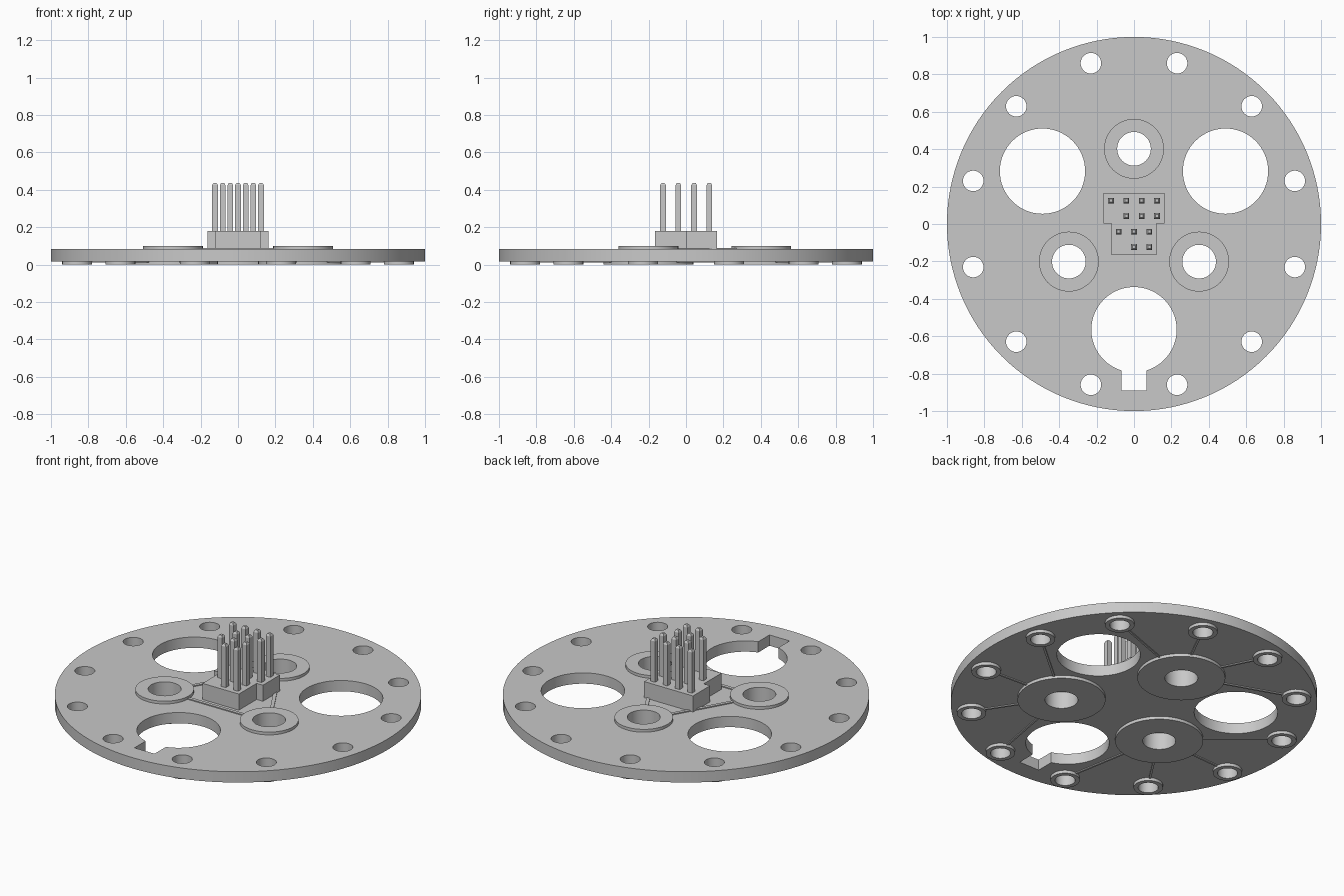
import bpy, bmesh, math
from mathutils import Matrix, Vector

if "Cube" in bpy.data.objects:
    bpy.data.objects.remove(bpy.data.objects["Cube"])

grey = bpy.data.materials.new("light_grey")
grey.diffuse_color = (0.58, 0.58, 0.58, 1)
grey.use_nodes = True
grey.node_tree.nodes["Principled BSDF"].inputs["Base Color"].default_value = grey.diffuse_color

Z_BOT, Z_TOP = 0.018, 0.083          # board faces


def polar(r, deg):
    return Vector((r * math.cos(math.radians(deg)), r * math.sin(math.radians(deg))))


def circle(c, r, n=48, start=0, sweep=360):
    steps = n if sweep == 360 else n + 1
    return [Vector(c) + polar(r, start + sweep * i / n) for i in range(steps)]


def finish(obj, smooth=False):
    obj.data.materials.clear()
    obj.data.materials.append(grey)
    if smooth:
        bpy.ops.object.select_all(action='DESELECT')
        obj.select_set(True)
        bpy.context.view_layer.objects.active = obj
        bpy.ops.object.shade_smooth_by_angle(angle=math.radians(30))


def plate(name, outlines, z0, z1):
    """Flat extruded plate; outlines inside the first one become holes."""
    cu = bpy.data.curves.new(name, 'CURVE')
    cu.dimensions, cu.fill_mode, cu.extrude = '2D', 'BOTH', (z1 - z0) / 2
    for pts in outlines:
        sp = cu.splines.new('POLY')
        sp.points.add(len(pts) - 1)
        for p, q in zip(sp.points, pts):
            p.co = (q[0], q[1], 0, 1)
        sp.use_cyclic_u = True
    tmp = bpy.data.objects.new(name + "_outline", cu)
    bpy.context.collection.objects.link(tmp)
    dg = bpy.context.evaluated_depsgraph_get()
    me = bpy.data.meshes.new_from_object(tmp.evaluated_get(dg))
    bpy.data.objects.remove(tmp)
    bm = bmesh.new()
    bm.from_mesh(me)
    bmesh.ops.remove_doubles(bm, verts=bm.verts, dist=1e-5)
    bmesh.ops.recalc_face_normals(bm, faces=bm.faces)
    bmesh.ops.translate(bm, verts=bm.verts, vec=(0, 0, (z0 + z1) / 2))
    bm.to_mesh(me)
    bm.free()
    obj = bpy.data.objects.new(name, me)
    bpy.context.collection.objects.link(obj)
    finish(obj, True)


def add_box(bm, x0, x1, y0, y1, z0, z1):
    m = Matrix.Translation(((x0 + x1) / 2, (y0 + y1) / 2, (z0 + z1) / 2))
    m = m @ Matrix.Diagonal((x1 - x0, y1 - y0, z1 - z0, 1))
    return bmesh.ops.create_cube(bm, size=1, matrix=m)['verts']


def bm_object(name, bm):
    me = bpy.data.meshes.new(name)
    bm.to_mesh(me)
    bm.free()
    obj = bpy.data.objects.new(name, me)
    bpy.context.collection.objects.link(obj)
    finish(obj)


def traces(name, pairs, width, z0, z1):
    bm = bmesh.new()
    for a, b in pairs:
        d = b - a
        vs = add_box(bm, 0, d.length, -width / 2, width / 2, z0, z1)
        rot = Matrix.Rotation(math.atan2(d.y, d.x), 4, 'Z')
        bmesh.ops.transform(bm, verts=vs, matrix=Matrix.Translation((a.x, a.y, 0)) @ rot)
    bm_object(name, bm)


PADS = [polar(0.402, a) for a in (90, 210, 330)]
RIM = [polar(0.89, 15 + 30 * k) for k in range(12)]

# round board with rim holes, pad holes, two large holes and a keyhole
half = math.degrees(math.asin(0.067 / 0.228))
keyhole = circle((0, -0.565), 0.228, 64, -90 + half, 360 - 2 * half)
keyhole += [Vector((-0.067, -0.89)), Vector((0.067, -0.89))]
board = [circle((0, 0), 1, 128), keyhole]
board += [circle(polar(0.565, a), 0.228, 64) for a in (30, 150)]
board += [circle(p, 0.09) for p in PADS] + [circle(p, 0.055, 32) for p in RIM]
plate("board", board, Z_BOT, Z_TOP)

# ring pads on both faces
for i, p in enumerate(PADS):
    plate(f"top_pad_{i + 1}", [circle(p, 0.16), circle(p, 0.09)], Z_TOP, 0.1)
    plate(f"bottom_pad_{i + 1}", [circle(p, 0.24, 64), circle(p, 0.09)], 0, Z_BOT)
for i, p in enumerate(RIM):
    plate(f"rim_pad_{i + 1}", [circle(p, 0.08, 32), circle(p, 0.055, 32)], 0, Z_BOT)

# thin traces: pad to pad on top, pads to rim holes underneath
ring = []
for i in range(3):
    a, b = PADS[i], PADS[(i + 1) % 3]
    d = (b - a).normalized()
    ring.append((a + d * 0.15, b - d * 0.15))
traces("top_traces", ring, 0.02, Z_TOP - 0.002, Z_TOP + 0.006)
spokes = []
for r in RIM:
    p = min(PADS, key=lambda q: (q - r).length)
    d = (r - p).normalized()
    spokes.append((p + d * 0.23, r - d * 0.07))
traces("bottom_traces", spokes, 0.012, Z_BOT - 0.006, Z_BOT + 0.002)

# stepped connector housing
bm = bmesh.new()
add_box(bm, -0.163, 0.163, 0.004, 0.166, Z_TOP, 0.18)
add_box(bm, -0.121, 0.121, -0.165, 0.004, Z_TOP, 0.18)
bm_object("connector_housing", bm)

# square pins with tapered tips
rows = {0.125: (-0.123, -0.041, 0.041, 0.123), 0.043: (-0.041, 0.041, 0.123),
        -0.041: (-0.082, 0, 0.082), -0.123: (0, 0.082)}
bm = bmesh.new()
for y, xs in rows.items():
    for x in xs:
        h = 0.015
        add_box(bm, x - h, x + h, y - h, y + h, 0.175, 0.425)
        tip = add_box(bm, x - h, x + h, y - h, y + h, 0.425, 0.437)
        for v in tip:
            if v.co.z > 0.43:
                v.co.x += (x - v.co.x) * 0.45
                v.co.y += (y - v.co.y) * 0.45
bm_object("connector_pins", bm)
